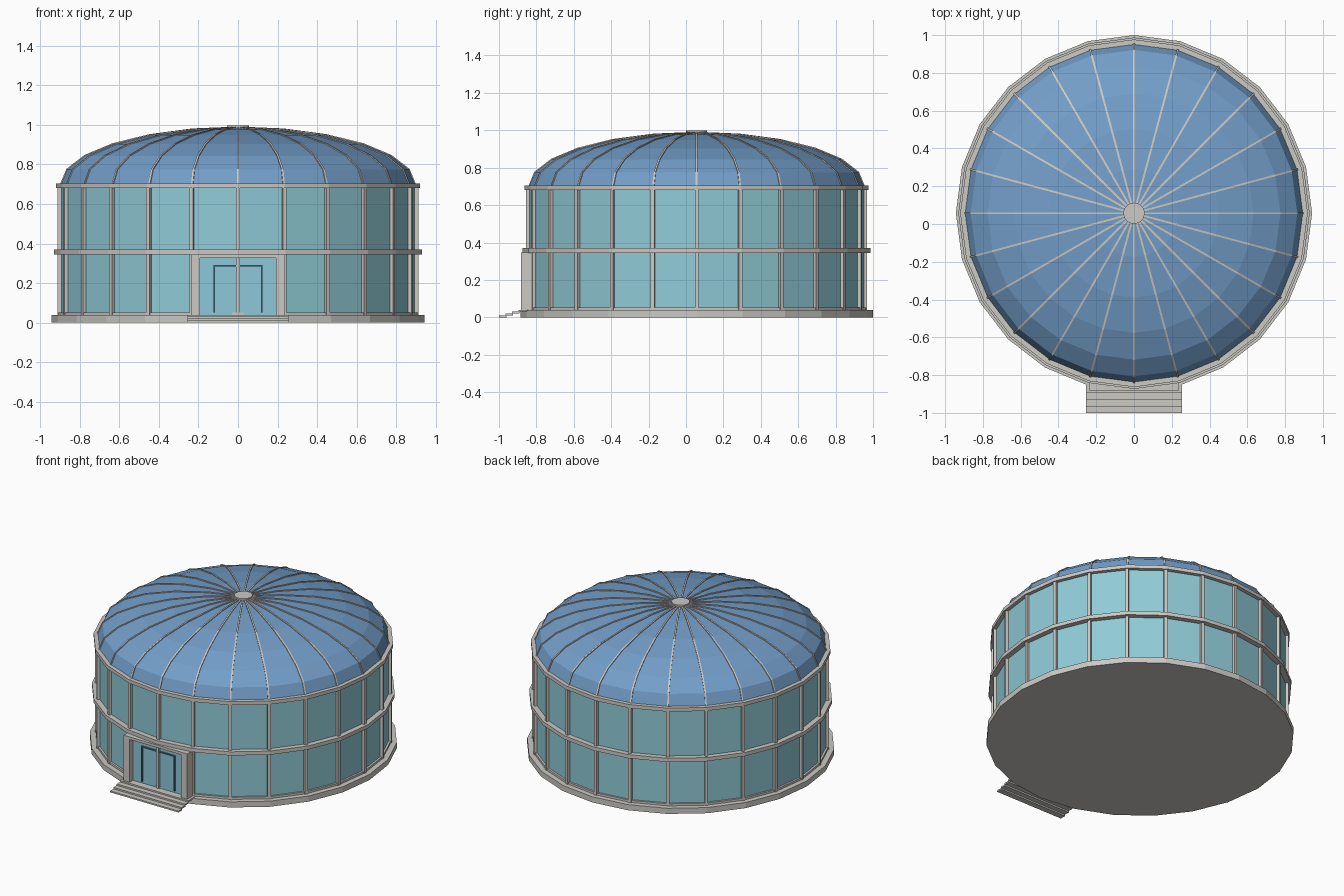
import bpy, bmesh, math
from mathutils import Matrix, Vector

if "Cube" in bpy.data.objects:
    bpy.data.objects.remove(bpy.data.objects["Cube"])

N = 24            # sides of the round hall
CY = 0.057        # hall centre in y
STEP = 2 * math.pi / N


def material(name, rgb):
    m = bpy.data.materials.new(name)
    m.diffuse_color = (*rgb, 1)
    m.use_nodes = True
    m.node_tree.nodes["Principled BSDF"].inputs["Base Color"].default_value = m.diffuse_color
    return m


FRAME = material("pale stone", (0.60, 0.585, 0.55))
GLASS = material("teal glass", (0.28, 0.60, 0.68))
ROOF = material("blue roof", (0.17, 0.34, 0.58))
DOORGLASS = material("door glass", (0.27, 0.57, 0.70))
TRIM = material("dark teal trim", (0.075, 0.21, 0.25))


def finish(name, bm, mat):
    bmesh.ops.recalc_face_normals(bm, faces=bm.faces)
    me = bpy.data.meshes.new(name)
    bm.to_mesh(me)
    bm.free()
    me.materials.append(mat)
    ob = bpy.data.objects.new(name, me)
    bpy.context.collection.objects.link(ob)
    return ob


def lathe(name, profile, mat, closed=False):
    """Revolve (radius, z) points; corners lie on the post lines."""
    bm = bmesh.new()
    rings = []
    for r, z in profile:
        if r < 1e-5:
            rings.append([bm.verts.new((0, CY, z))] * N)
        else:
            rings.append([bm.verts.new((r * math.cos(i * STEP), CY + r * math.sin(i * STEP), z))
                          for i in range(N)])
    pairs = list(zip(rings, rings[1:])) + ([(rings[-1], rings[0])] if closed else [])
    for a, b in pairs:
        for i in range(N):
            j = (i + 1) % N
            bm.faces.new(dict.fromkeys((a[i], a[j], b[j], b[i])))
    return finish(name, bm, mat)


def add_box(bm, lo, hi, turn=None):
    lo, hi = Vector(lo), Vector(hi)
    m = Matrix.Translation((lo + hi) / 2) @ Matrix.Diagonal((*(hi - lo), 1))
    bmesh.ops.create_cube(bm, size=1, matrix=turn @ m if turn else m)


def boxes(name, mat, items):
    bm = bmesh.new()
    for lo, hi in items:
        add_box(bm, lo, hi)
    return finish(name, bm, mat)


def ring(name, r0, r1, z0, z1):
    return lathe(name, [(r0, z0), (r1, z0), (r1, z1), (r0, z1)], FRAME, closed=True)


def turn(i):
    return Matrix.Translation((0, CY, 0)) @ Matrix.Rotation(i * STEP, 4, 'Z')


# Plinth, glass drum and horizontal rails
lathe("plinth", [(0, 0), (0.943, 0), (0.943, 0.038), (0, 0.038)], FRAME)
lathe("glass_wall", [(0.895, 0.038), (0.895, 0.70)], GLASS)
ring("sill_rail", 0.88, 0.908, 0.038, 0.052)
ring("middle_rail", 0.88, 0.930, 0.345, 0.370)
ring("top_rail", 0.88, 0.920, 0.680, 0.704)

# Vertical posts on every corner
bm = bmesh.new()
for i in range(N):
    add_box(bm, (0.885, -0.010, 0.038), (0.912, 0.010, 0.69), turn(i))
finish("wall_posts", bm, FRAME)

# Faceted dome with an elliptical profile
profile = [(0.895 * math.cos(math.radians(a)), 0.70 + 0.287 * math.sin(math.radians(a)))
           for a in range(0, 91, 15)]
profile[-1] = (0, profile[-1][1])
lathe("dome", profile, ROOF)

# Slim ribs running up the dome
bm = bmesh.new()
for i in range(N):
    rows = []
    for k, (r, z) in enumerate(profile):
        a = math.radians(15 * k)
        out = Vector((0.287 * math.cos(a), 0, 0.895 * math.sin(a))).normalized()
        row = []
        for side, lift in ((-1, -0.003), (-1, 0.005), (1, 0.005), (1, -0.003)):
            p = Vector((r, side * 0.005, z)) + out * lift
            row.append(bm.verts.new(turn(i) @ p))
        rows.append(row)
    for a, b in zip(rows, rows[1:]):
        for k in range(4):
            bm.faces.new((a[k], a[(k + 1) % 4], b[(k + 1) % 4], b[k]))
finish("dome_ribs", bm, FRAME)
lathe("dome_cap", [(0, 0.98), (0.056, 0.98), (0.056, 0.998), (0, 0.998)], FRAME)

# Entrance surround
boxes("entrance_surround", FRAME, [
    ((-0.238, -0.882, 0.038), (-0.192, -0.80, 0.346)),
    ((0.192, -0.882, 0.038), (0.238, -0.80, 0.346)),
    ((-0.192, -0.882, 0.328), (0.192, -0.80, 0.346))])

# Door glazing, centre bar and dark door outline
boxes("door_glass", DOORGLASS, [((-0.192, -0.847, 0.038), (0.192, -0.839, 0.328))])
boxes("door_centre_bar", FRAME, [((-0.008, -0.858, 0.038), (0.008, -0.845, 0.328))])
boxes("door_trim", TRIM, [
    ((-0.125, -0.855, 0.052), (-0.117, -0.845, 0.292)),
    ((0.117, -0.855, 0.052), (0.125, -0.845, 0.292)),
    ((-0.117, -0.855, 0.284), (-0.008, -0.845, 0.292)),
    ((0.008, -0.855, 0.284), (0.117, -0.845, 0.292))])

# Thin entrance steps
boxes("entrance_steps", FRAME, [
    ((-0.255, -1.0 + 0.035 * i, 0.010 * i), (0.255, -0.96 + 0.035 * i + (0.04 if i == 3 else 0), 0.010 * i + 0.010))
    for i in range(4)])
